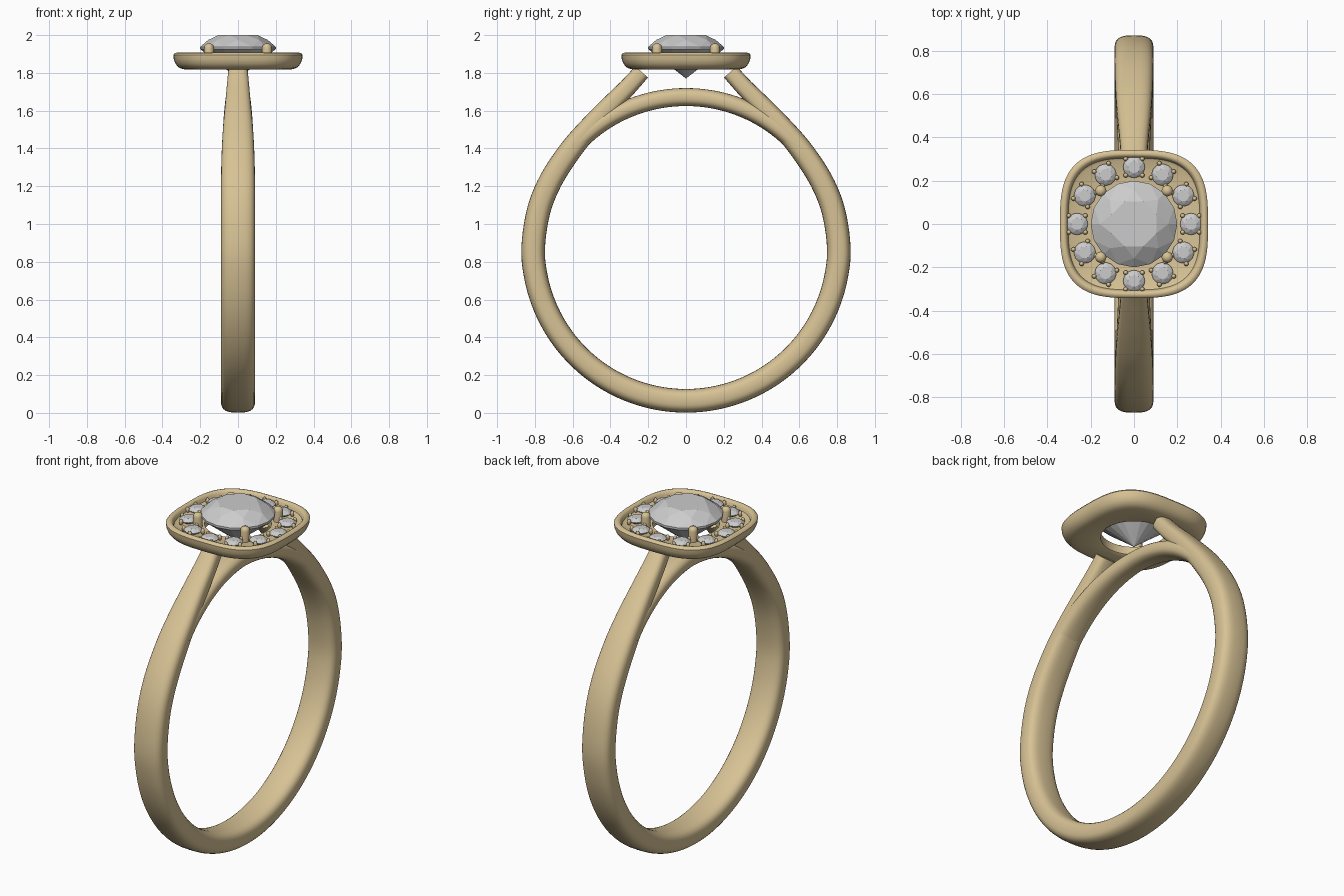
import bpy, bmesh, math
from mathutils import Vector, Matrix

if "Cube" in bpy.data.objects:
    bpy.data.objects.remove(bpy.data.objects["Cube"])

gold = bpy.data.materials.new("gold")
gold.diffuse_color = (0.68, 0.54, 0.30, 1)
gold.use_nodes = True
gold.node_tree.nodes["Principled BSDF"].inputs["Base Color"].default_value = gold.diffuse_color


def finish(name, bm, mat=None, smooth=True):
    bmesh.ops.recalc_face_normals(bm, faces=bm.faces)
    me = bpy.data.meshes.new(name)
    bm.to_mesh(me)
    bm.free()
    ob = bpy.data.objects.new(name, me)
    bpy.context.collection.objects.link(ob)
    if mat:
        me.materials.append(mat)
    if smooth:
        bpy.ops.object.select_all(action='DESELECT')
        ob.select_set(True)
        bpy.context.view_layer.objects.active = ob
        bpy.ops.object.shade_smooth_by_angle(angle=math.radians(40))
    return ob


def spow(v, p):
    return math.copysign(abs(v) ** p, v)


def bridge_rings(bm, rings, closed):
    for i in range(len(rings) if closed else len(rings) - 1):
        a, b = rings[i], rings[(i + 1) % len(rings)]
        n = len(a)
        for j in range(n):
            k = (j + 1) % n
            bm.faces.new((a[j], a[k], b[k], b[j]))


def sweep(name, path, expo, seg=28):
    """Sweep a rounded section along (y, z, half width, half thickness)."""
    bm = bmesh.new()
    rings = []
    for i, p in enumerate(path):
        a, b = path[max(i - 1, 0)], path[min(i + 1, len(path) - 1)]
        t = Vector((b[0] - a[0], b[1] - a[1])).normalized()
        ring = []
        for j in range(seg):
            u = 2 * math.pi * j / seg
            x = p[2] * spow(math.cos(u), 2 / expo)
            o = p[3] * spow(math.sin(u), 2 / expo)
            ring.append(bm.verts.new((x, p[0] - t.y * o, p[1] + t.x * o)))
        rings.append(ring)
    bridge_rings(bm, rings, False)
    bm.faces.new(rings[0])
    bm.faces.new(rings[-1])
    return finish(name, bm, gold)


def catmull(pts, steps):
    out = []
    for i in range(len(pts) - 1):
        p0, p1 = pts[max(i - 1, 0)], pts[i]
        p2, p3 = pts[i + 1], pts[min(i + 2, len(pts) - 1)]
        for s in range(steps):
            t = s / steps
            out.append(0.5 * (2 * p1 + (p2 - p0) * t + (2 * p0 - 5 * p1 + 4 * p2 - p3) * t * t
                              + (3 * p1 - p0 - 3 * p2 + p3) * t ** 3))
    return out + [pts[-1]]


# shank: round lower half, shoulders rising and narrowing to the head
CZ, R = 0.873, 0.809
shoulder = [Vector(p) for p in (
    (0.235, 1.805, 0.052, 0.045), (0.31, 1.722, 0.060, 0.047), (0.40, 1.63, 0.068, 0.051),
    (0.51, 1.512, 0.079, 0.056), (0.612, 1.39, 0.086, 0.060), (0.715, 1.232, 0.09, 0.062),
    (0.78, 1.07, 0.09, 0.0625))]
lower = [Vector((R * math.cos(a), CZ - R * math.sin(a), 0.09, 0.0625))
         for a in (math.pi * i / 16 for i in range(17))]
other = [Vector((-p[0], p[1], p[2], p[3])) for p in reversed(shoulder)]
sweep("shank", catmull(shoulder + lower + other, 5), 2.9)

# bridge closing the finger hole under the head
arc = []
for i in range(41):
    a = math.radians(-46 + 92 * i / 40)
    f = abs(a) / math.radians(46)
    arc.append((0.797 * math.sin(a), CZ + 0.002 + 0.797 * math.cos(a), 0.06 + 0.024 * f, 0.0475))
sweep("bridge", arc, 2.5)

# cushion-shaped halo tray with a round hole: (half size, z, is round)
profile = [(0.178, 1.872, 1), (0.295, 1.872, 0), (0.304, 1.878, 0), (0.309, 1.896, 0),
           (0.315, 1.904, 0), (0.324, 1.907, 0), (0.335, 1.904, 0), (0.342, 1.895, 0),
           (0.340, 1.872, 0), (0.331, 1.848, 0), (0.315, 1.829, 0), (0.293, 1.820, 0),
           (0.265, 1.817, 0), (0.190, 1.817, 1), (0.178, 1.825, 1)]
bm = bmesh.new()
rings = []
for r, z, is_round in profile:
    ring = []
    for j in range(96):
        a = 2 * math.pi * j / 96
        c, s = math.cos(a), math.sin(a)
        k = r if is_round else r / (abs(c) ** 3.1 + abs(s) ** 3.1) ** (1 / 3.1)
        ring.append(bm.verts.new((k * c, k * s, z)))
    rings.append(ring)
bridge_rings(bm, rings, True)
finish("halo_tray", bm, gold)


def brilliant(bm, centre, r, crown, pavilion, turn=0):
    """Faceted round stone with its girdle at the centre."""
    def circle(n, rad, z, off=0.0):
        return [bm.verts.new(Vector(centre) + Vector((
            rad * math.cos(turn + 2 * math.pi * (i + off) / n),
            rad * math.sin(turn + 2 * math.pi * (i + off) / n), z))) for i in range(n)]
    table = circle(8, r * 0.56, crown)
    mid = circle(8, r * 0.79, crown * 0.62, 0.5)
    top = circle(16, r, r * 0.03)
    low = circle(16, r, -r * 0.03)
    culet = bm.verts.new(Vector(centre) - Vector((0, 0, pavilion)))
    bm.faces.new(table)
    for i in range(8):
        k = (i + 1) % 8
        bm.faces.new((table[i], mid[i], table[k]))                  # star
        bm.faces.new((table[i], mid[i - 1], top[2 * i], mid[i]))    # kite
        bm.faces.new((mid[i], top[2 * i], top[2 * i + 1]))          # upper girdle
        bm.faces.new((mid[i], top[2 * i + 1], top[(2 * i + 2) % 16]))
    for i in range(16):
        k = (i + 1) % 16
        bm.faces.new((top[i], low[i], low[k], top[k]))
        bm.faces.new((low[i], culet, low[k]))


# centre stone
bm = bmesh.new()
brilliant(bm, (0, 0, 1.932), 0.2, 0.068, 0.162, math.pi / 8)
finish("centre_stone", bm, smooth=False)

# twelve halo stones and the beads that hold them
stones, beads = bmesh.new(), bmesh.new()
for i in range(12):
    a = math.pi * i / 6
    d = Vector((math.cos(a), math.sin(a), 0))
    brilliant(stones, d * 0.263 + Vector((0, 0, 1.888)), 0.05, 0.017, 0.035, a)
    for q in range(4):
        b = a + math.pi / 4 + q * math.pi / 2
        at = d * 0.263 + Vector((math.cos(b), math.sin(b), 0)) * 0.054
        bmesh.ops.create_uvsphere(beads, u_segments=10, v_segments=6, radius=0.011,
                                  matrix=Matrix.Translation(at + Vector((0, 0, 1.887)))
                                  @ Matrix.Diagonal((1, 1, 1.6, 1)))
finish("halo_stones", stones, smooth=False)
finish("halo_beads", beads, gold)

# four round-topped prongs around the centre stone
bm = bmesh.new()
for i in range(4):
    a = math.pi / 4 + i * math.pi / 2
    rings = []
    for z, r in ((1.85, 0.024), (1.932, 0.026), (1.944, 0.023), (1.952, 0.016), (1.956, 0.006)):
        rings.append([bm.verts.new((0.217 * math.cos(a) + r * math.cos(math.pi * j / 8),
                                    0.217 * math.sin(a) + r * math.sin(math.pi * j / 8), z))
                      for j in range(16)])
    bridge_rings(bm, rings, False)
    bm.faces.new(rings[0])
    bm.faces.new(rings[-1])
finish("prongs", bm, gold)
